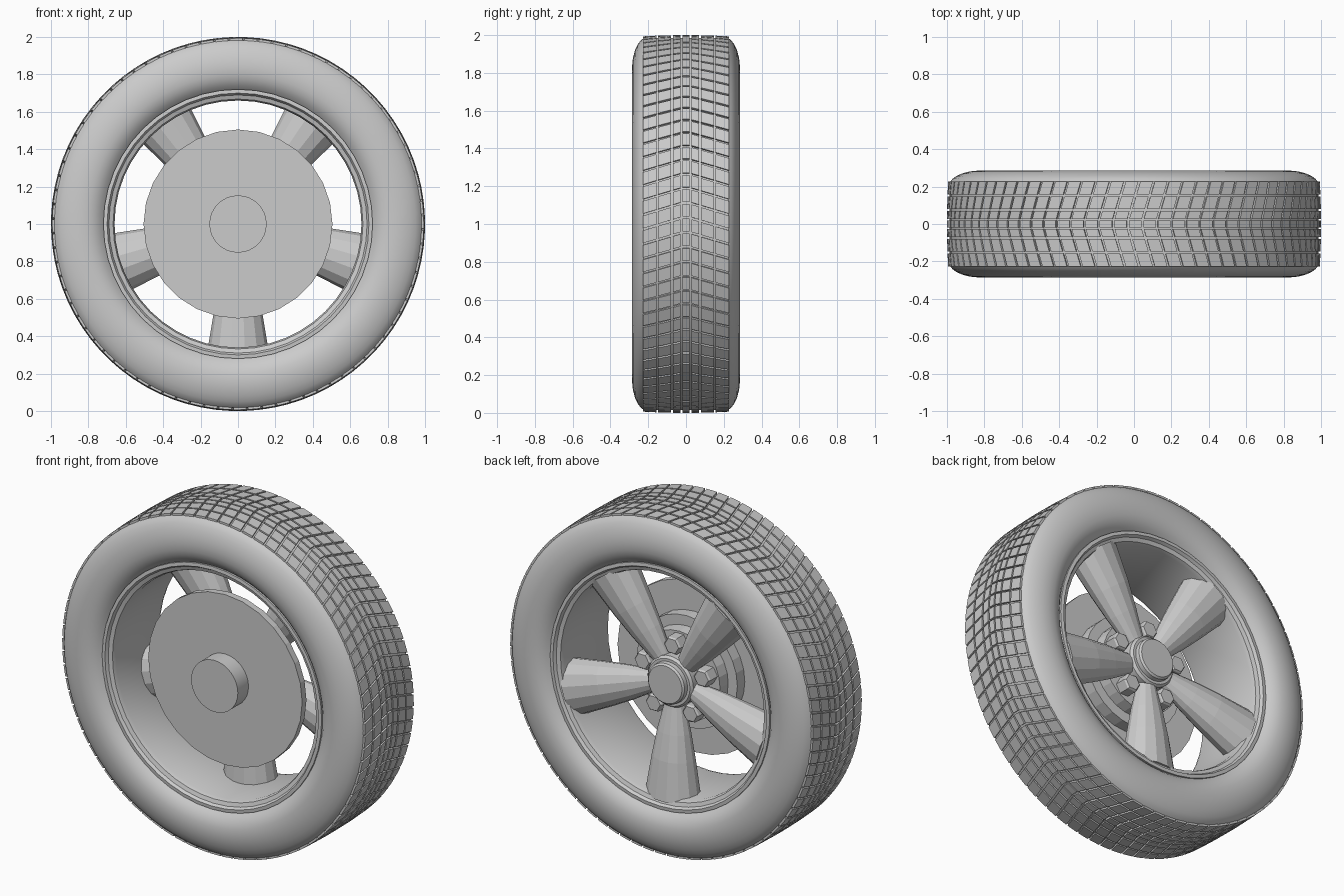
import bpy, bmesh
from math import sin, cos, pi, radians

if "Cube" in bpy.data.objects:
    bpy.data.objects.remove(bpy.data.objects["Cube"])

CZ = 1.0  # axle height


def finish(name, bm, smooth=None):
    bmesh.ops.remove_doubles(bm, verts=bm.verts, dist=1e-5)
    bmesh.ops.recalc_face_normals(bm, faces=bm.faces)
    me = bpy.data.meshes.new(name)
    bm.to_mesh(me)
    bm.free()
    ob = bpy.data.objects.new(name, me)
    bpy.context.collection.objects.link(ob)
    if smooth:
        me.shade_smooth()
        me.set_sharp_from_angle(angle=radians(smooth))
    return ob


def polar(r, a, y):
    # angle runs from the top towards +x
    return (r * sin(a), y, CZ + r * cos(a))


def lathe(name, profile, n, closed=False, smooth=None):
    """Spin an (r, y) profile about the axle."""
    bm = bmesh.new()
    rings = []
    for r, y in profile:
        if r == 0:
            rings.append([bm.verts.new((0, y, CZ))] * n)
        else:
            rings.append([bm.verts.new(polar(r, 2 * pi * i / n, y)) for i in range(n)])
    pairs = list(zip(rings, rings[1:]))
    if closed:
        pairs.append((rings[-1], rings[0]))
    for a, b in pairs:
        for i in range(n):
            j = (i + 1) % n
            bm.faces.new(list(dict.fromkeys((a[i], a[j], b[j], b[i]))))
    return finish(name, bm, smooth)


# Tyre carcass
half = [(0.70, 0.215), (0.72, 0.235), (0.74, 0.256), (0.77, 0.273), (0.80, 0.282),
        (0.84, 0.285), (0.88, 0.281), (0.92, 0.27), (0.95, 0.256), (0.97, 0.242),
        (0.983, 0.226), (0.986, 0.15)]
lathe("tyre", [(r, -y) for r, y in half] + half[::-1], 96, closed=True, smooth=35)

# Tread blocks in seven chevron rows
rows = [(-0.228, -0.157), (-0.147, -0.08), (-0.07, -0.028), (-0.019, 0.019),
        (0.028, 0.07), (0.08, 0.147), (0.157, 0.228)]
COUNT = 80
bm = bmesh.new()
for k in range(COUNT):
    for y0, y1 in rows:
        corners = []
        for y, s in ((y0, -1), (y0, 1), (y1, 1), (y1, -1)):
            a = 2 * pi * k / COUNT + 0.3 * abs(y) + s * 0.43 * 2 * pi / COUNT
            corners.append((a, y))
        lo = [bm.verts.new(polar(0.975, a, y)) for a, y in corners]
        hi = [bm.verts.new(polar(1.0 - 0.12 * y * y, a, y)) for a, y in corners]
        bm.faces.new(hi)
        for i in range(4):
            j = (i + 1) % 4
            bm.faces.new((lo[i], lo[j], hi[j], hi[i]))
        bm.faces.new(lo[::-1])
finish("tread_blocks", bm)

# Rim barrel with stepped lips
lip = [(0.72, 0.21), (0.72, 0.245), (0.70, 0.247), (0.69, 0.23), (0.668, 0.222), (0.66, 0.2)]
lathe("rim", [(r, -y) for r, y in lip] + lip[::-1], 48, closed=True, smooth=20)

# Brake disc with the axle stub on the front and a stepped carrier behind
lathe("brake_disc", [(0, -0.12), (0.505, -0.12), (0.505, -0.08), (0, -0.08)], 28)
lathe("axle_stub", [(0, -0.22), (0.153, -0.22), (0.153, -0.1), (0, -0.1)], 32, smooth=30)
lathe("hub_carrier", [(0, -0.1), (0.33, -0.1), (0.33, -0.01), (0.27, -0.01),
                      (0.265, 0.06), (0, 0.06)], 28)
lathe("hub_cap", [(0, 0.03), (0.15, 0.03), (0.15, 0.145), (0.138, 0.16),
                  (0.122, 0.16), (0.12, 0.185), (0.11, 0.195), (0, 0.195)], 32, smooth=30)

# Five tapered oval spokes: (radius, half width, half depth, y centre)
sections = [(0.08, 0.045, 0.04, 0.10), (0.16, 0.064, 0.05, 0.105), (0.30, 0.098, 0.075, 0.11),
            (0.45, 0.126, 0.098, 0.115), (0.675, 0.163, 0.12, 0.12)]
SIDES = 14
for k in range(5):
    a = pi + k * 2 * pi / 5
    bm = bmesh.new()
    rings = []
    for r, w, d, yc in sections:
        ring = []
        for i in range(SIDES):
            t = 2 * pi * i / SIDES
            u = w * cos(t)
            ring.append(bm.verts.new((r * sin(a) + u * cos(a), yc + d * sin(t),
                                      CZ + r * cos(a) - u * sin(a))))
        rings.append(ring)
    for p, q in zip(rings, rings[1:]):
        for i in range(SIDES):
            j = (i + 1) % SIDES
            bm.faces.new((p[i], p[j], q[j], q[i]))
    bm.faces.new(rings[0])
    bm.faces.new(rings[-1])
    finish(f"spoke_{k + 1}", bm)

# Hex wheel nuts between the spokes
for k in range(5):
    cx, _, cz = polar(0.205, k * 2 * pi / 5, 0)
    bm = bmesh.new()
    rings = [[bm.verts.new((cx + r * cos(i * pi / 3), y, cz + r * sin(i * pi / 3)))
              for i in range(6)] for r, y in ((0.054, 0.04), (0.054, 0.125), (0.046, 0.135))]
    for p, q in zip(rings, rings[1:]):
        for i in range(6):
            j = (i + 1) % 6
            bm.faces.new((p[i], p[j], q[j], q[i]))
    bm.faces.new(rings[0])
    bm.faces.new(rings[-1])
    finish(f"wheel_nut_{k + 1}", bm)
